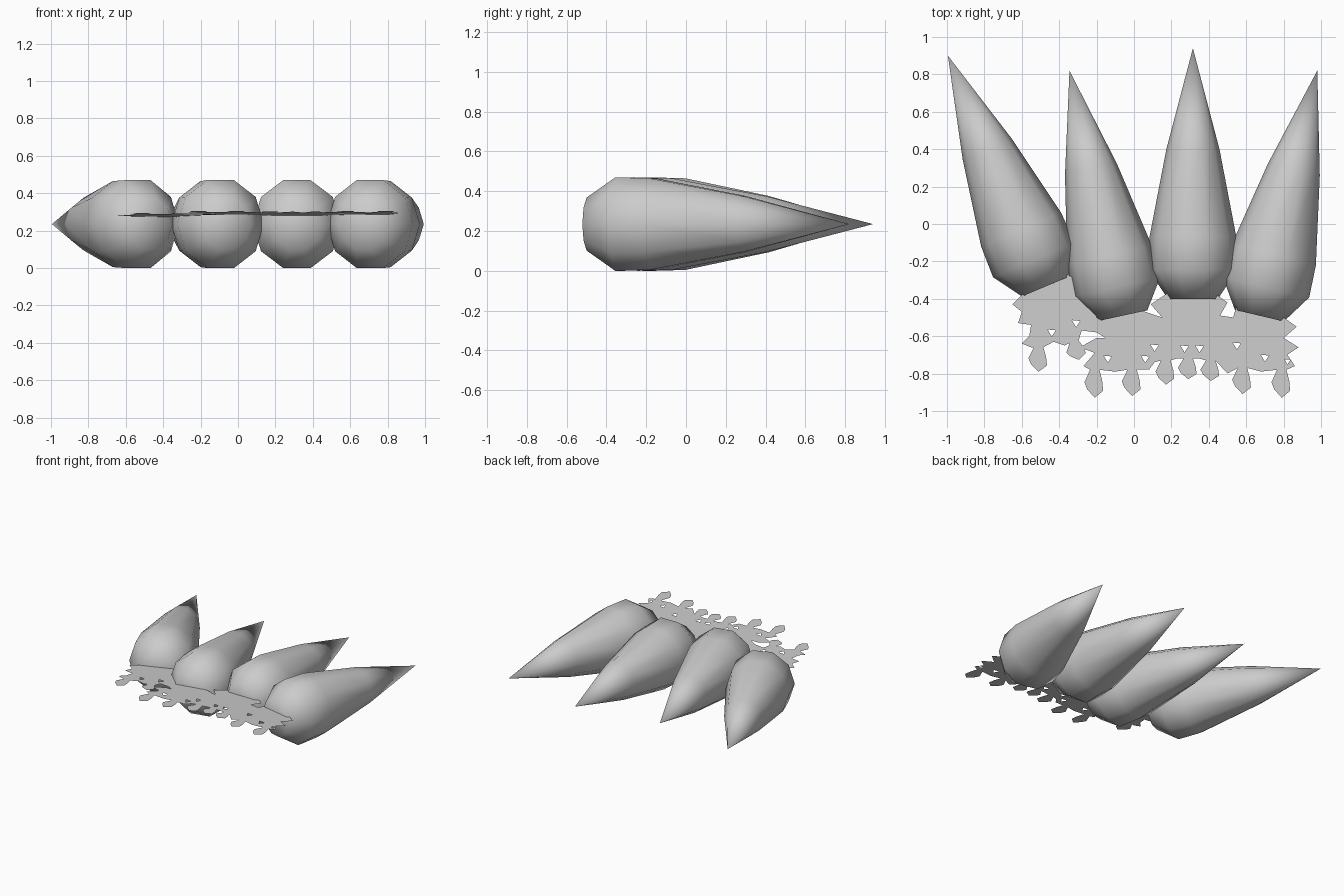
import bpy
import bmesh
from math import radians, sin, cos, tau
from mathutils import Vector

cube = bpy.data.objects.get("Cube")
if cube:
    bpy.data.objects.remove(cube, do_unlink=True)

grey = bpy.data.materials.new("plain grey")
grey.use_nodes = True
colour = (0.6, 0.6, 0.6, 1)
grey.diffuse_color = colour
grey.node_tree.nodes["Principled BSDF"].inputs["Base Color"].default_value = colour


def add_object(name, data):
    obj = bpy.data.objects.new(name, data)
    bpy.context.collection.objects.link(obj)
    data.materials.append(grey)
    return obj


# Claw: ten-sided lathe along y, from a blunt root to a sharp tip
PROFILE = [(0, 0), (0.14, 0), (0.247, 0.155), (0.242, 0.33), (0.148, 0.8), (0, 1.34)]


def claw(name, root, tip):
    root, tip = Vector(root), Vector(tip)
    bm = bmesh.new()
    verts = [bm.verts.new((r, s, 0)) for r, s in PROFILE]
    edges = [bm.edges.new(pair) for pair in zip(verts, verts[1:])]
    bmesh.ops.spin(bm, geom=verts + edges, cent=(0, 0, 0), axis=(0, 1, 0),
                   angle=tau, steps=10, use_duplicate=False)
    bmesh.ops.remove_doubles(bm, verts=bm.verts, dist=0.0005)
    bmesh.ops.recalc_face_normals(bm, faces=bm.faces)
    for face in bm.faces:
        face.smooth = True
    mesh = bpy.data.meshes.new(name)
    bm.to_mesh(mesh)
    bm.free()
    obj = add_object(name, mesh)
    obj.location = (root.x, root.y, 0.235)
    obj.rotation_euler.z = Vector((0, 1)).angle_signed(tip - root) * -1
    obj.scale = (0.96, (tip - root).length / PROFILE[-1][1], 1)


claw("right_outer_claw", (-0.475, -0.335), (-0.995, 0.9))
claw("right_inner_claw", (-0.06, -0.49), (-0.345, 0.82))
claw("left_inner_claw", (0.315, -0.4), (0.315, 0.94))
claw("left_outer_claw", (0.67, -0.49), (0.98, 0.82))


# Ragged root plates: outline points, with barbed spurs inserted along the edge
def spur(x, y, length, lean=0):
    shape = [(-0.025, 0), (-0.055, 0.45), (-0.04, 0.7), (0, 1),
             (0.045, 0.75), (0.04, 0.4), (0.025, 0)]
    a = radians(lean)
    return [(x + u * cos(a) + v * length * sin(a),
             y + u * sin(a) - v * length * cos(a)) for u, v in shape]


def diamond(x, y, size=0.022):
    return [(x - size, y + size * 0.7), (x + size, y + size * 0.5), (x, y - size)]


def plate(name, outline, holes, height):
    curve = bpy.data.curves.new(name, "CURVE")
    curve.dimensions = "2D"
    curve.fill_mode = "BOTH"
    for loop in [outline] + [diamond(*h) for h in holes]:
        spline = curve.splines.new("POLY")
        spline.points.add(len(loop) - 1)
        for point, (x, y) in zip(spline.points, loop):
            point.co = (x, y, 0, 1)
        spline.use_cyclic_u = True
    obj = add_object(name, curve)
    obj.location.z = height
    obj.rotation_euler.x = -0.045
    bpy.ops.object.select_all(action="DESELECT")
    obj.select_set(True)
    bpy.context.view_layer.objects.active = obj
    bpy.ops.object.convert(target="MESH")


main_outline = [
    (-0.15, -0.45), (-0.19, -0.53), (-0.12, -0.56), (-0.13, -0.61), (-0.2, -0.61),
    (-0.29, -0.66), (-0.21, -0.69), (-0.27, -0.76),
    *spur(-0.21, -0.78, 0.15), (-0.1, -0.79), *spur(-0.01, -0.78, 0.14),
    (0.08, -0.78), (0.11, -0.74), *spur(0.17, -0.73, 0.13), (0.23, -0.72),
    *spur(0.29, -0.72, 0.11), (0.35, -0.72), *spur(0.41, -0.73, 0.11),
    (0.5, -0.8), *spur(0.58, -0.77, 0.14), (0.68, -0.79), *spur(0.79, -0.78, 0.15),
    (0.86, -0.76), (0.82, -0.7), (0.88, -0.66), (0.8, -0.61), (0.87, -0.55),
    (0.8, -0.5), (0.75, -0.43), (0.55, -0.43), (0.53, -0.5), (0.46, -0.49),
    (0.5, -0.42), (0.43, -0.37), (0.18, -0.37), (0.09, -0.43), (0.15, -0.5),
    (0.06, -0.47), (0, -0.42)]
main_holes = [(-0.14, -0.72), (0.06, -0.72), (0.11, -0.66), (0.27, -0.665),
              (0.35, -0.665), (0.55, -0.65), (0.7, -0.715), (0.82, -0.735, 0.016)]
plate("main_root_plate", main_outline, main_holes, 0.264)

side_outline = [
    (-0.58, -0.36), (-0.65, -0.43), (-0.6, -0.47), (-0.62, -0.53), (-0.55, -0.54),
    (-0.56, -0.6), (-0.6, -0.64), (-0.55, -0.66), *spur(-0.51, -0.66, 0.13),
    (-0.43, -0.63), (-0.37, -0.65), *spur(-0.32, -0.63, 0.1, 15),
    (-0.28, -0.57), (-0.2, -0.58), (-0.12, -0.63), (-0.11, -0.56), (-0.2, -0.5),
    (-0.2, -0.35), (-0.36, -0.27)]
plate("side_root_plate", side_outline, [(-0.44, -0.58), (-0.31, -0.53)], 0.26)
